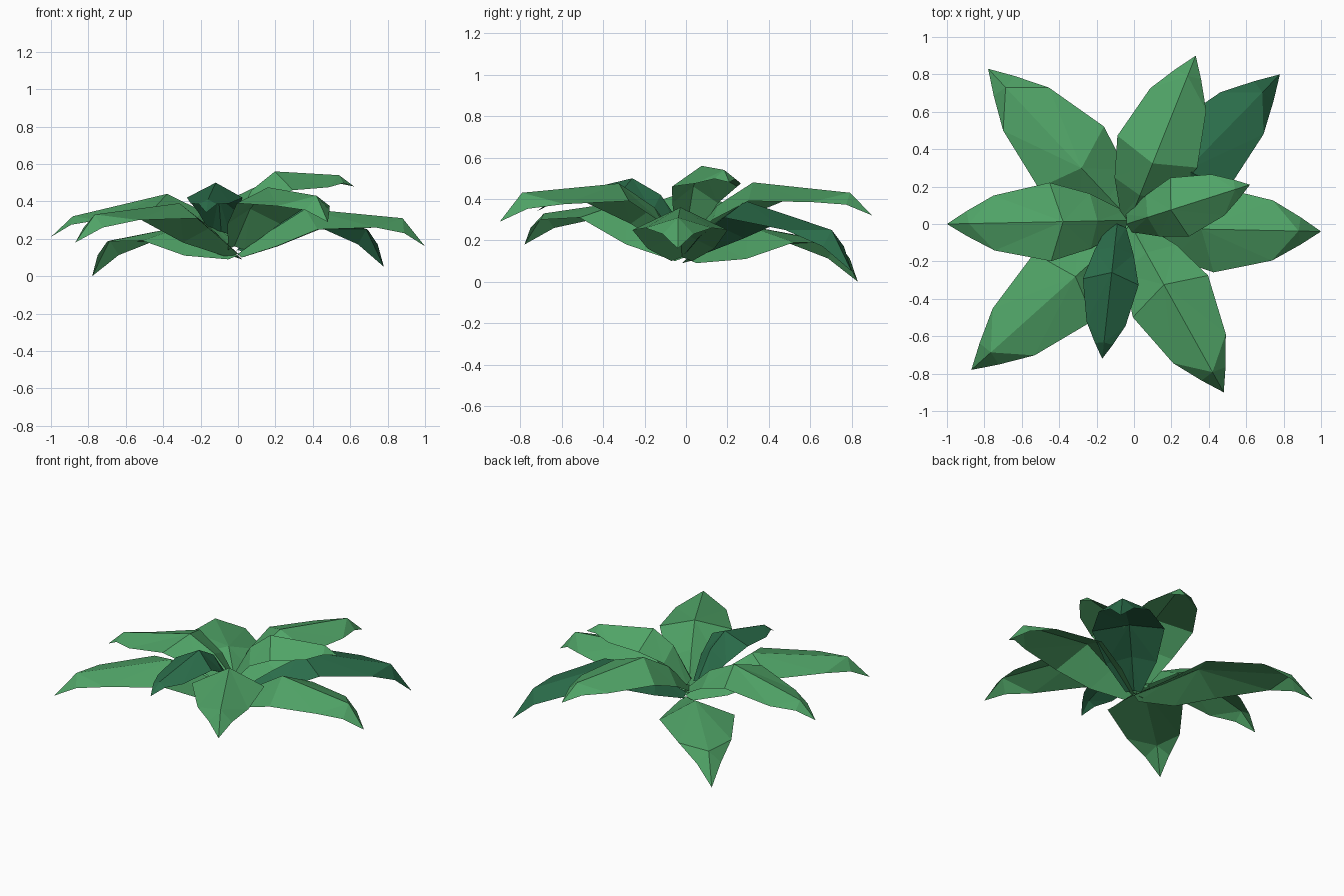
import bpy
from mathutils import Vector

if "Cube" in bpy.data.objects:
    bpy.data.objects.remove(bpy.data.objects["Cube"])


def material(name, rgb):
    m = bpy.data.materials.new(name)
    m.diffuse_color = (*rgb, 1)
    m.use_nodes = True
    m.node_tree.nodes["Principled BSDF"].inputs["Base Color"].default_value = m.diffuse_color
    return m


LIGHT = material("light_leaf_green", (0.08, 0.37, 0.135))
DARK = material("dark_leaf_green", (0.024, 0.155, 0.07))


def leaf(name, base, tip, half, ridge_z, rim_z, mat):
    """Folded low-poly leaf: curved-up neck, raised midrib, drooping rims and tip."""
    b, t = Vector(base), Vector(tip)
    axis = Vector((t.x - b.x, t.y - b.y, 0))
    side = Vector((-axis.y, axis.x, 0)).normalized()

    def at(f, across, z):
        p = b + axis * f + side * across
        return (p.x, p.y, z)

    tip_rim = 0.5 * rim_z[2] + 0.5 * t.z + 0.02
    # Midrib from base to tip
    verts = [at(0, 0, b.z + 0.02), at(0.17, 0, ridge_z[0]), at(0.36, 0, ridge_z[1]),
             at(0.88, 0, ridge_z[2]), tip]
    # Rims on both sides
    for s in (1, -1):
        verts += [at(0.02, s * 0.05, b.z), at(0.21, s * half * 0.7, rim_z[0]),
                  at(0.43, s * half, rim_z[1]), at(0.74, s * half * 0.70, rim_z[2]),
                  at(0.89, s * half * 0.32, tip_rim)]
    faces = []
    for k in (5, 10):
        part = [(0, 1, k), (k, 1, k + 1), (1, 2, k + 1), (k + 1, 2, k + 2),
                (k + 2, 2, k + 3), (2, 3, k + 3), (k + 3, 3, k + 4), (3, 4, k + 4)]
        faces += part if k == 5 else [f[::-1] for f in part]
    me = bpy.data.meshes.new(name)
    me.from_pydata(verts, [], [f[::-1] for f in faces])
    me.materials.append(mat)
    bpy.context.collection.objects.link(bpy.data.objects.new(name, me))


# Lower and middle leaves: base, tip, half width, midrib heights, rim heights
leaf("left_leaf", (-0.03, 0.02, 0.17), (-1.0, 0.0, 0.21), 0.21, (0.35, 0.44, 0.32), (0.29, 0.37, 0.30), LIGHT)
leaf("back_left_leaf", (0.0, 0.0, 0.09), (-0.78, 0.83, 0.0), 0.24, (0.18, 0.27, 0.19), (0.11, 0.19, 0.185), LIGHT)
leaf("back_leaf", (-0.03, 0.0, 0.17), (0.33, 0.90, 0.32), 0.23, (0.37, 0.48, 0.43), (0.30, 0.39, 0.385), LIGHT)
leaf("back_right_leaf", (0.0, 0.0, 0.12), (0.78, 0.80, 0.05), 0.23, (0.28, 0.39, 0.25), (0.21, 0.31, 0.25), DARK)
leaf("right_leaf", (0.0, -0.02, 0.10), (1.0, -0.04, 0.16), 0.23, (0.24, 0.36, 0.31), (0.16, 0.25, 0.26), LIGHT)
leaf("front_right_leaf", (-0.02, 0.0, 0.14), (0.48, -0.90, 0.29), 0.23, (0.36, 0.475, 0.43), (0.28, 0.39, 0.375), LIGHT)
leaf("front_left_leaf", (0.0, 0.0, 0.10), (-0.87, -0.78, 0.18), 0.24, (0.26, 0.39, 0.33), (0.18, 0.31, 0.30), LIGHT)

# Small top leaves
leaf("upper_right_leaf", (-0.04, 0.0, 0.22), (0.62, 0.21, 0.48), 0.165, (0.46, 0.56, 0.54), (0.38, 0.46, 0.475), LIGHT)
leaf("upper_front_leaf", (-0.09, 0.0, 0.22), (-0.17, -0.72, 0.34), 0.15, (0.42, 0.50, 0.41), (0.34, 0.42, 0.39), DARK)
